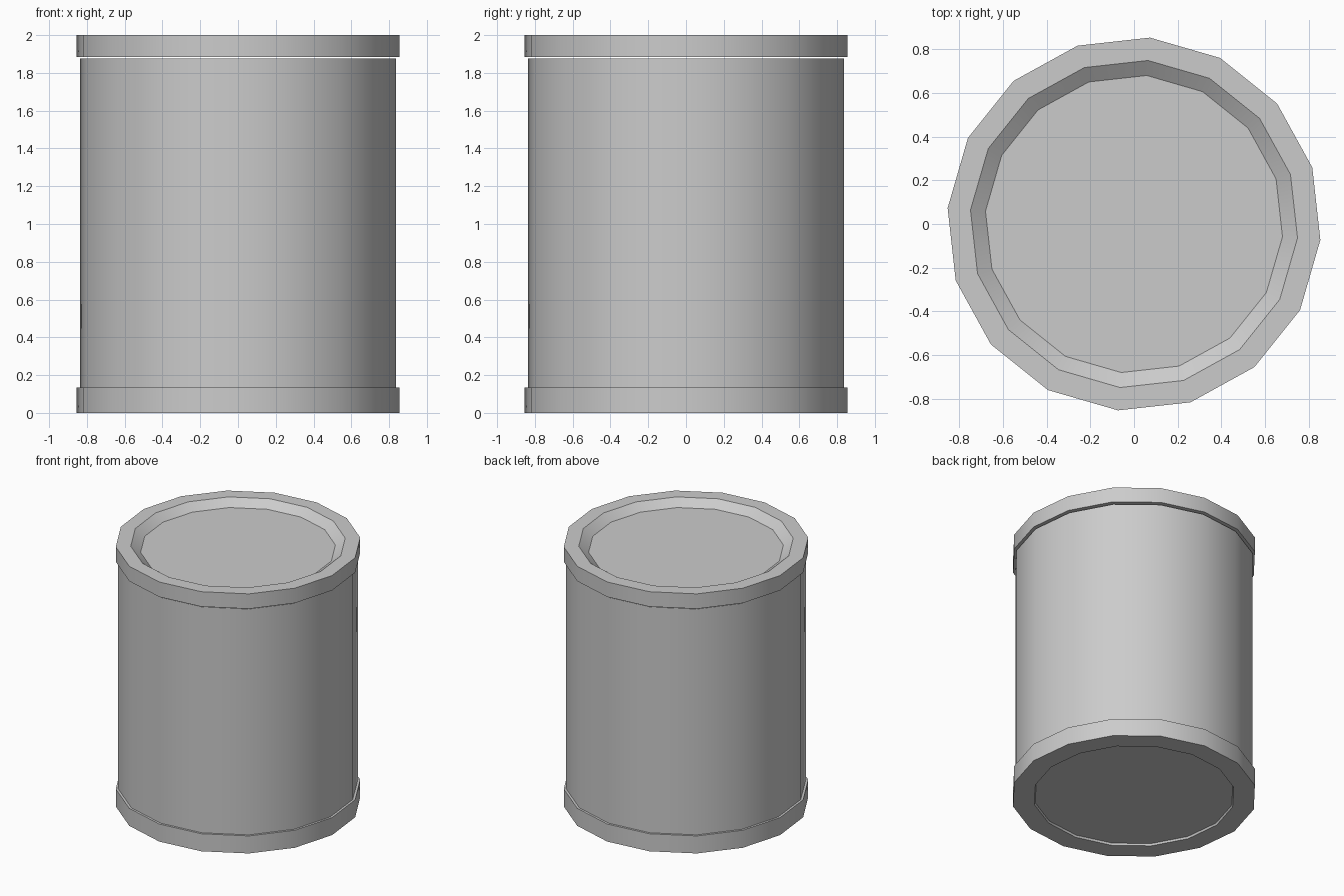
import bpy, math

cube = bpy.data.objects.get("Cube")
if cube:
    bpy.data.objects.remove(cube, do_unlink=True)

SIDES = 16
TURN = math.radians(-4.9)

grey = bpy.data.materials.new("plain grey")
grey.use_nodes = True
colour = (0.6, 0.6, 0.6, 1)
grey.diffuse_color = colour
grey.node_tree.nodes["Principled BSDF"].inputs["Base Color"].default_value = colour


def turned_part(name, profile):
    """Closed solid: rings of (radius, height) from bottom to top, capped at both ends."""
    verts, faces = [], []
    for radius, height in profile:
        for i in range(SIDES):
            a = TURN + math.tau * i / SIDES
            verts.append((radius * math.cos(a), radius * math.sin(a), height))
    for ring in range(len(profile) - 1):
        low, high = ring * SIDES, (ring + 1) * SIDES
        for i in range(SIDES):
            j = (i + 1) % SIDES
            faces.append((low + i, low + j, high + j, high + i))
    faces.append(tuple(reversed(range(SIDES))))
    faces.append(tuple(range(len(verts) - SIDES, len(verts))))
    mesh = bpy.data.meshes.new(name)
    mesh.from_pydata(verts, [], faces)
    mesh.materials.append(grey)
    obj = bpy.data.objects.new(name, mesh)
    bpy.context.collection.objects.link(obj)
    bpy.ops.object.select_all(action="DESELECT")
    obj.select_set(True)
    bpy.context.view_layer.objects.active = obj
    bpy.ops.object.shade_smooth_by_angle(angle=math.radians(30))
    return obj


# Base band with a shallow recess underneath
turned_part("base_band", [(0.70, 0.015), (0.706, 0), (0.857, 0), (0.857, 0.135), (0.8, 0.135)])

# Smooth drum wall
turned_part("drum_body", [(0.84, 0.1), (0.84, 1.875)])

# Lid with a sloped, sunken top, just clear of the drum
turned_part("lid", [(0.857, 1.885), (0.857, 2), (0.752, 2), (0.683, 1.95)])
